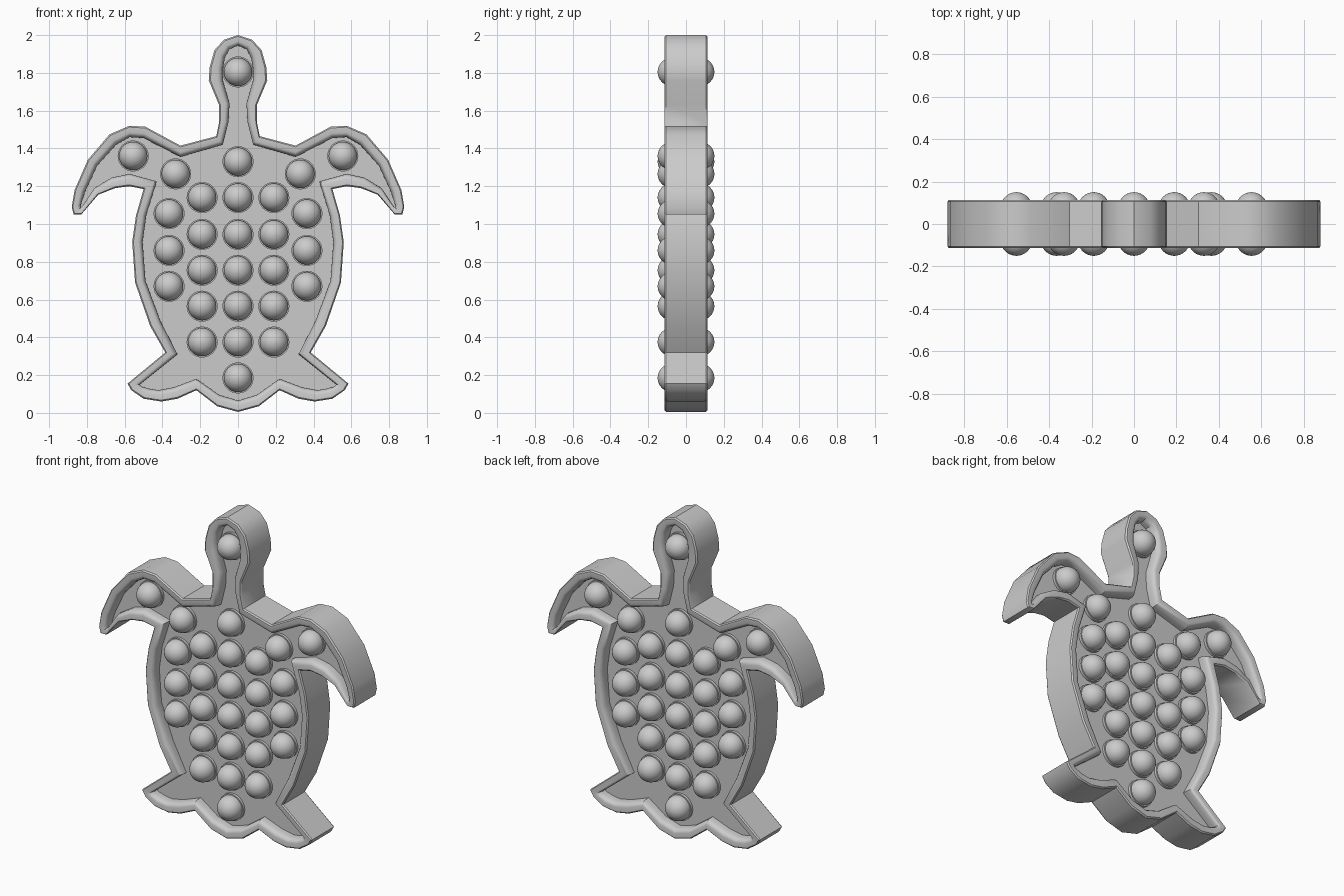
import bpy, bmesh
from math import sin, cos, pi, radians
from mathutils import Vector

default = bpy.data.objects.get("Cube")
if default:
    bpy.data.objects.remove(default, do_unlink=True)

grey = bpy.data.materials.new("light grey")
grey.use_nodes = True
colour = (0.6, 0.6, 0.6, 1)
grey.diffuse_color = colour
grey.node_tree.nodes["Principled BSDF"].inputs["Base Color"].default_value = colour


def loft(name, rings):
    """Skin a stack of closed rings and cap both ends."""
    bm = bmesh.new()
    loops = [[bm.verts.new(point) for point in ring] for ring in rings]
    count = len(loops[0])
    for lower, upper in zip(loops, loops[1:]):
        for i in range(count):
            j = (i + 1) % count
            bm.faces.new((lower[i], lower[j], upper[j], upper[i]))
    caps = [bm.faces.new(loops[0]), bm.faces.new(loops[-1])]
    bm.normal_update()
    bmesh.ops.recalc_face_normals(bm, faces=bm.faces[:])
    bmesh.ops.triangulate(bm, faces=caps)
    mesh = bpy.data.meshes.new(name)
    bm.to_mesh(mesh)
    bm.free()
    mesh.materials.append(grey)
    return mesh


def place(name, mesh, location=(0, 0, 0)):
    obj = bpy.data.objects.new(name, mesh)
    obj.location = location
    bpy.context.collection.objects.link(obj)
    return obj


def smooth(obj, angle):
    bpy.ops.object.select_all(action="DESELECT")
    obj.select_set(True)
    bpy.context.view_layer.objects.active = obj
    bpy.ops.object.shade_smooth_by_angle(angle=radians(angle))


def mirrored(half):
    """Complete a half outline; its end points lie on the centre line."""
    return half + [(-x, z) for x, z in reversed(half[1:-1])]


# Half outlines of the body, head to tail: outer edge and matching floor edge
outer = mirrored([
    (0, 2), (.075, 1.975), (.125, 1.92), (.15, 1.83), (.155, 1.76), (.1, 1.63), (.1, 1.54), (.115, 1.465),
    (.305, 1.415), (.49, 1.515), (.575, 1.52), (.68, 1.475), (.795, 1.34), (.865, 1.18),
    (.88, 1.09), (.87, 1.05), (.83, 1.05), (.74, 1.155), (.65, 1.19), (.575, 1.2), (.5, 1.185),
    (.54, 1.045), (.56, .905), (.545, .69), (.465, .46), (.385, .32),
    (.585, .155), (.565, .12), (.5, .075), (.405, .06), (.32, .075), (.22, .12), (.11, .035), (0, .005)])
inner = mirrored([
    (0, 1.945), (.045, 1.925), (.07, 1.88), (.08, 1.82), (.08, 1.76), (.045, 1.64), (.05, 1.54), (.08, 1.42),
    (.305, 1.355), (.5, 1.455), (.575, 1.46), (.645, 1.42), (.745, 1.31), (.81, 1.17),
    (.832, 1.1), (.83, 1.09), (.82, 1.1), (.76, 1.19), (.67, 1.245), (.575, 1.265), (.43, 1.225),
    (.485, 1.05), (.505, .905), (.49, .7), (.41, .485), (.32, .31),
    (.52, .15), (.51, .14), (.47, .128), (.42, .12), (.34, .135), (.22, .18), (.1, .095), (0, .065)])


def outline(blend, y):
    ring = []
    for (ax, az), (bx, bz) in zip(outer, inner):
        ring.append(Vector((ax, y, az)).lerp(Vector((bx, y, bz)), blend))
    return ring


# Body: rounded raised rim around a sunken floor, alike on front and back
rim = [(1, .05), (1, .08), (.92, .098), (.78, .109), (.6, .113), (.12, .113), (0, .105)]
rings = [outline(blend, -y) for blend, y in rim]
rings += [outline(blend, y) for blend, y in reversed(rim)]
body = place("turtle_body", loft("turtle_body", rings))
smooth(body, 35)

# Bubble: a collar and dome on each side, shared by every copy
radius = .075
dome = [(radius * sin(a), radius + radius * cos(a)) for a in (pi / 2 * i / 10 for i in range(1, 11))]
profile = [(.003, 2 * radius)] + dome + [(radius, .066), (.082, .066)]
sections = [(r, -y) for r, y in profile] + [(r, y) for r, y in reversed(profile)]
turns = [2 * pi * i / 32 for i in range(32)]
bubble_mesh = loft("bubble", [[(r * cos(t), y, r * sin(t)) for t in turns] for r, y in sections])

# Bubble layout: columns on the centre line and mirrored to either side
rows = [1.14, .945, .755, .565, .375]
columns = {
    "centre": (0, [1.805, 1.33] + rows + [.185]),
    "inner": (.19, rows),
    "outer": (.365, [1.055, .86, .67]),
    "shoulder": (.33, [1.265]),
    "flipper": (.555, [1.36]),
}
bubbles = []
for label, (x, heights) in columns.items():
    for side, sign in (("left", 1), ("right", -1)):
        if x == 0 and sign < 0:
            continue
        for number, z in enumerate(heights):
            name = f"{label}_bubble_{number}" if x == 0 else f"{label}_{side}_bubble_{number}"
            bubbles.append(place(name, bubble_mesh, (sign * x, 0, z)))

# Shade the shared bubble mesh once, keeping the collar crisp
for polygon in bubble_mesh.polygons:
    polygon.use_smooth = True
bubble_mesh.set_sharp_from_angle(angle=radians(35))
